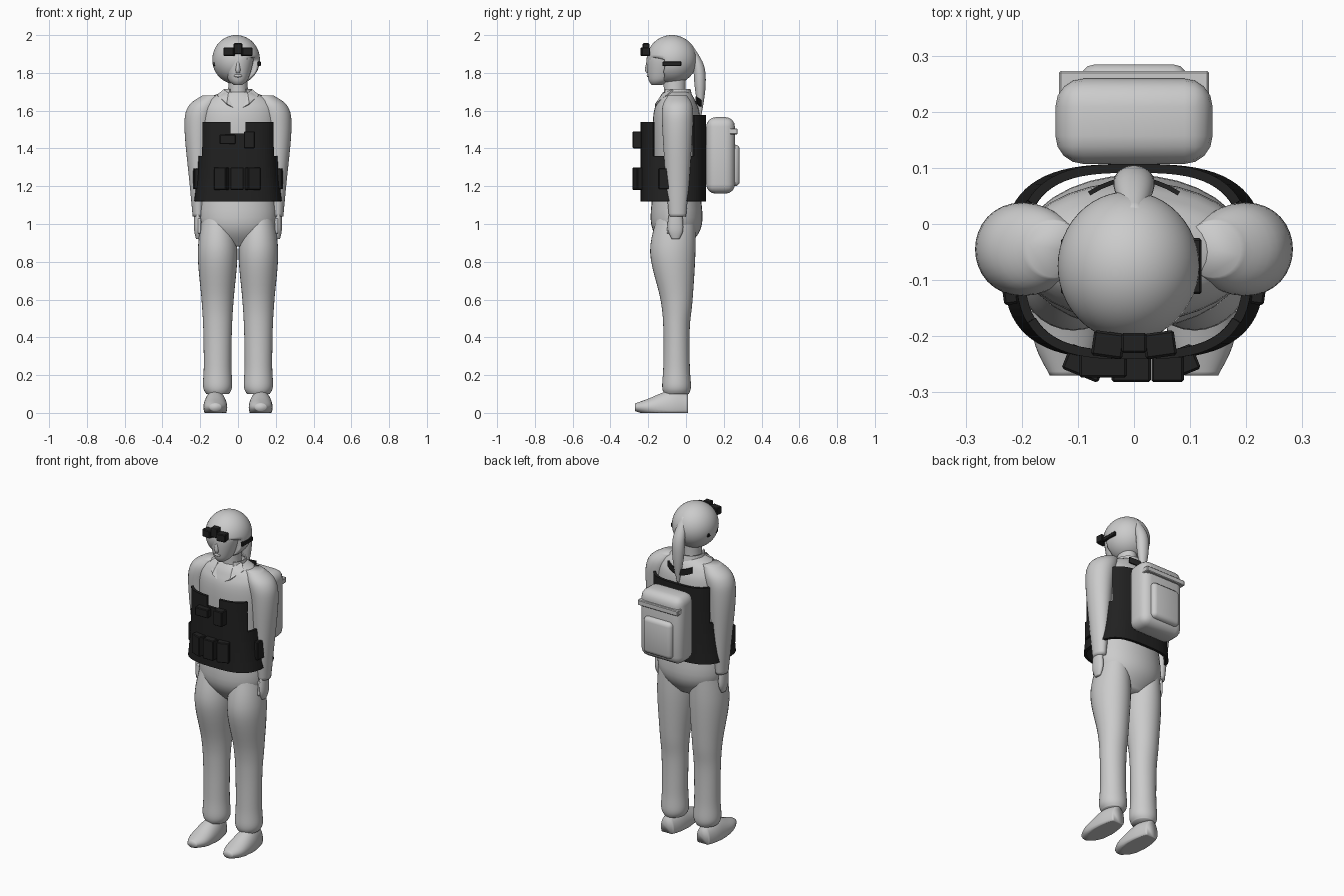
import bpy, bmesh, math
from mathutils import Vector, Matrix

if "Cube" in bpy.data.objects:
    bpy.data.objects.remove(bpy.data.objects["Cube"], do_unlink=True)


def material(name, level):
    colour = (level, level, level, 1)
    mat = bpy.data.materials.new(name)
    mat.use_nodes = True
    mat.diffuse_color = colour
    mat.node_tree.nodes["Principled BSDF"].inputs["Base Color"].default_value = colour
    return mat


GREY = material("light grey", 0.6)
BLACK = material("black", 0.015)
SIDES = ((1, "left"), (-1, "right"))


def finish(name, bm, mat, smooth=True, thickness=None):
    mesh = bpy.data.meshes.new(name)
    bm.to_mesh(mesh)
    bm.free()
    mesh.materials.append(mat)
    for poly in mesh.polygons:
        poly.use_smooth = smooth
    obj = bpy.data.objects.new(name, mesh)
    bpy.context.collection.objects.link(obj)
    if thickness:
        shell = obj.modifiers.new("thickness", 'SOLIDIFY')
        shell.thickness = thickness
        shell.offset = 0
    return obj


def smooth_path(keys, steps=6):
    """Pass a smooth curve through the key sections."""
    pts = [Vector(tuple(key) + (0,) * (4 - len(key))) for key in keys]
    pts = [pts[0]] + pts + [pts[-1]]
    for a, b, c, d in zip(pts, pts[1:], pts[2:], pts[3:]):
        for i in range(steps):
            t = i / steps
            yield b + t / 2 * (c - a + t * (2 * a - 5 * b + 4 * c - d + t * (3 * (b - c) + d - a)))
    yield pts[-1]


def loft(name, centre, keys, lying=False, shift=(0, 1), sides=32):
    """Closed oval tube. Keys hold position, two radii and a drift along shift."""
    bm = bmesh.new()
    loops = []
    for along, ra, rb, drift in smooth_path(keys):
        loop = []
        for i in range(sides):
            angle = math.tau * i / sides
            u = centre[0] + drift * shift[0] + ra * math.cos(angle)
            v = centre[1] + drift * shift[1] + rb * math.sin(angle)
            loop.append(bm.verts.new((u, along, max(v, 0)) if lying else (u, v, along)))
        loops.append(loop)
    for low, high in zip(loops, loops[1:]):
        for i in range(sides):
            bm.faces.new((low[i - 1], low[i], high[i], high[i - 1]))
    bm.faces.new(loops[0])
    bm.faces.new(loops[-1])
    bmesh.ops.recalc_face_normals(bm, faces=bm.faces)
    return finish(name, bm, mat=GREY)


def box(name, centre, size, mat=BLACK, bevel=0.004, segments=1, turn=0):
    bm = bmesh.new()
    bmesh.ops.create_cube(bm, size=1, matrix=Matrix.Diagonal((*size, 1)))
    bmesh.ops.bevel(bm, geom=bm.edges[:], offset=bevel, segments=segments,
                    profile=0.5, affect='EDGES')
    bm.transform(Matrix.Translation(centre) @ Matrix.Rotation(math.radians(turn), 4, 'Z'))
    return finish(name, bm, mat, smooth=segments > 1)


def ball(name, centre, radii):
    bm = bmesh.new()
    bmesh.ops.create_uvsphere(bm, u_segments=48, v_segments=32, radius=1)
    bm.transform(Matrix.Translation(centre) @ Matrix.Diagonal((*radii, 1)))
    return finish(name, bm, GREY)


def strip(name, lower, upper, mat):
    """Thin open band between two matching rows of points."""
    bm = bmesh.new()
    low = [bm.verts.new(p) for p in lower]
    high = [bm.verts.new(p) for p in upper]
    for i in range(1, len(low)):
        bm.faces.new((low[i - 1], low[i], high[i], high[i - 1]))
    return finish(name, bm, mat, smooth=False, thickness=0.008)


# Shirt and hips
loft("torso", (0, -0.05), [(0.88, 0.1, 0.06), (1, 0.2, 0.135), (1.25, 0.19, 0.12),
                           (1.55, 0.21, 0.125), (1.65, 0.18, 0.1), (1.7, 0.08, 0.07)])

# Limbs, shoes and collar flaps on both sides
for s, side in SIDES:
    loft(side + "_trouser_leg", (s * 0.108, -0.05),
         [(0.1, 0.06, 0.065), (0.14, 0.077, 0.076), (0.25, 0.073, 0.07), (0.45, 0.076, 0.07),
          (0.6, 0.085, 0.085), (0.85, 0.105, 0.12, -0.02), (1.05, 0.08, 0.1)])
    loft(side + "_sleeve", (s * 0.21, -0.045),
         [(1.04, 0.03, 0.045), (1.2, 0.045, 0.06), (1.5, 0.073, 0.08),
          (1.62, 0.08, 0.08, -0.025), (1.68, 0.05, 0.05, -0.07)], shift=(s, 0))
    loft(side + "_hand", (s * 0.212, -0.055),
         [(0.92, 0.01, 0.02), (0.97, 0.02, 0.04), (1.06, 0.02, 0.035)])
    loft(side + "_thumb", (s * 0.205, -0.095),
         [(0.95, 0.007, 0.007), (1.03, 0.012, 0.02, 0.02)])
    loft(side + "_shoe", (s * 0.12, 0.03),
         [(0.01, 0.04, 0.07), (-0.08, 0.06, 0.09), (-0.2, 0.06, 0.045), (-0.27, 0.03, 0.02)],
         lying=True)
    strip(side + "_collar_flap",
          [(0, -0.16, 1.6), (s * 0.06, -0.16, 1.635), (s * 0.11, -0.1, 1.68)],
          [(s * 0.01, -0.15, 1.63), (s * 0.05, -0.12, 1.69), (s * 0.075, -0.07, 1.71)], GREY)

# Neck and collar band, open at the front
loft("neck", (0, -0.06), [(1.6, 0.07, 0.07), (1.68, 0.054, 0.058), (1.8, 0.05, 0.06)])
arc = [math.radians(12 * i - 54) for i in range(25)]
strip("collar_band", *([(r * math.cos(a), r * math.sin(a) - 0.05, z) for a in arc]
                       for r, z in ((0.083, 1.66), (0.07, 1.715))), GREY)

# Face
loft("face", (0, -0.12), [(1.735, 0.02, 0.025, -0.035), (1.77, 0.055, 0.065, -0.015),
                          (1.88, 0.083, 0.088), (1.93, 0.06, 0.06)])
loft("nose", (0, -0.2), [(1.8, 0.01, 0.01), (1.82, 0.013, 0.017), (1.865, 0.006, 0.008)])
ball("lips", (0, -0.196, 1.785), (0.022, 0.012, 0.009))

# Hair cap, swept open over one half of the face, and ponytail
hair = ball("hair", (-0.01, -0.075, 1.87), (0.126, 0.133, 0.13))
for vert in hair.data.vertices:
    x, y, z = vert.co
    if y < -0.12 and z < 1.88 and x > 0.6 * (z - 1.78):
        vert.co.y = -0.115
loft("ponytail", (0, 0.075), [(1.57, 0.006, 0.006), (1.72, 0.033, 0.028),
                              (1.84, 0.035, 0.03, -0.01), (1.95, 0.016, 0.016, -0.06)])

# Goggles raised on the brow, and side clips
for s, side in SIDES:
    box(side + "_goggle_lens", (s * 0.046, -0.215, 1.912), (0.056, 0.045, 0.045), turn=s * 8)
    box(side + "_ear_clip", (s * 0.117 - 0.005, -0.075, 1.848), (0.017, 0.1, 0.025))
box("goggle_mount", (0, -0.212, 1.928), (0.045, 0.036, 0.058))


# Vest: rounded shell with arm openings and a neck notch
def rounded(value):
    return math.copysign(abs(value) ** (2 / 3), value)


ARM_HEIGHT = 1.36
COLUMNS = 72
bm = bmesh.new()
rows = []
for step in range(8):
    z = 1.12 + 0.06 * step
    half_width = 0.2 + 0.2 * (z - 1.47) ** 2
    row = []
    for i in range(COLUMNS):
        angle = math.tau * i / COLUMNS
        x = half_width * rounded(math.cos(angle))
        y = 0.166 * rounded(math.sin(angle)) - 0.067
        lift = 0.2 * max(z - ARM_HEIGHT, 0) if y > 0 else 0
        row.append(bm.verts.new((x, y, z + lift)))
    rows.append(row)
for low, high in zip(rows, rows[1:]):
    for i in range(COLUMNS):
        corners = (low[i - 1], low[i], high[i], high[i - 1])
        middle = sum((v.co for v in corners), Vector()) / 4
        arm_hole = middle.z > ARM_HEIGHT and -0.175 < middle.y < 0.04
        notch = middle.z > 1.48 and middle.y < 0 and abs(middle.x) < 0.04
        if not (arm_hole or notch):
            bm.faces.new(corners)
bmesh.ops.delete(bm, geom=[v for v in bm.verts if not v.link_faces], context='VERTS')
finish("vest", bm, BLACK, smooth=False, thickness=0.016)

# Vest pouches
for i, place in enumerate(("right", "middle", "left"), start=-1):
    box(place + "_lower_pouch", (0.083 * i - 0.005, 0.01 * abs(i) - 0.258, 1.24),
        (0.07, 0.048, 0.12), turn=22 * i)
box("right_upper_pouch", (-0.055, -0.25, 1.448), (0.085, 0.048, 0.05))
box("left_upper_pouch", (0.06, -0.258, 1.445), (0.058, 0.048, 0.09))
for s, side in SIDES:
    box(side + "_side_pouch", (s * 0.216, -0.1, 1.24), (0.042, 0.085, 0.11), turn=s * -8)

# Dark band behind the neck
xs = [0.02 * i for i in range(-4, 5)]
strip("nape_band", *([(x, 0.08 - 4 * x * x, z + 3 * x * x) for x in xs]
                     for z in (1.62, 1.655)), BLACK)

# Backpack with lid rim and pocket
box("backpack", (0, 0.183, 1.363), (0.28, 0.152, 0.405), GREY, bevel=0.05, segments=4)
box("backpack_lid_rim", (0, 0.243, 1.49), (0.268, 0.06, 0.032), GREY)
box("backpack_pocket", (0, 0.257, 1.31), (0.19, 0.055, 0.22), GREY, bevel=0.025, segments=3)
